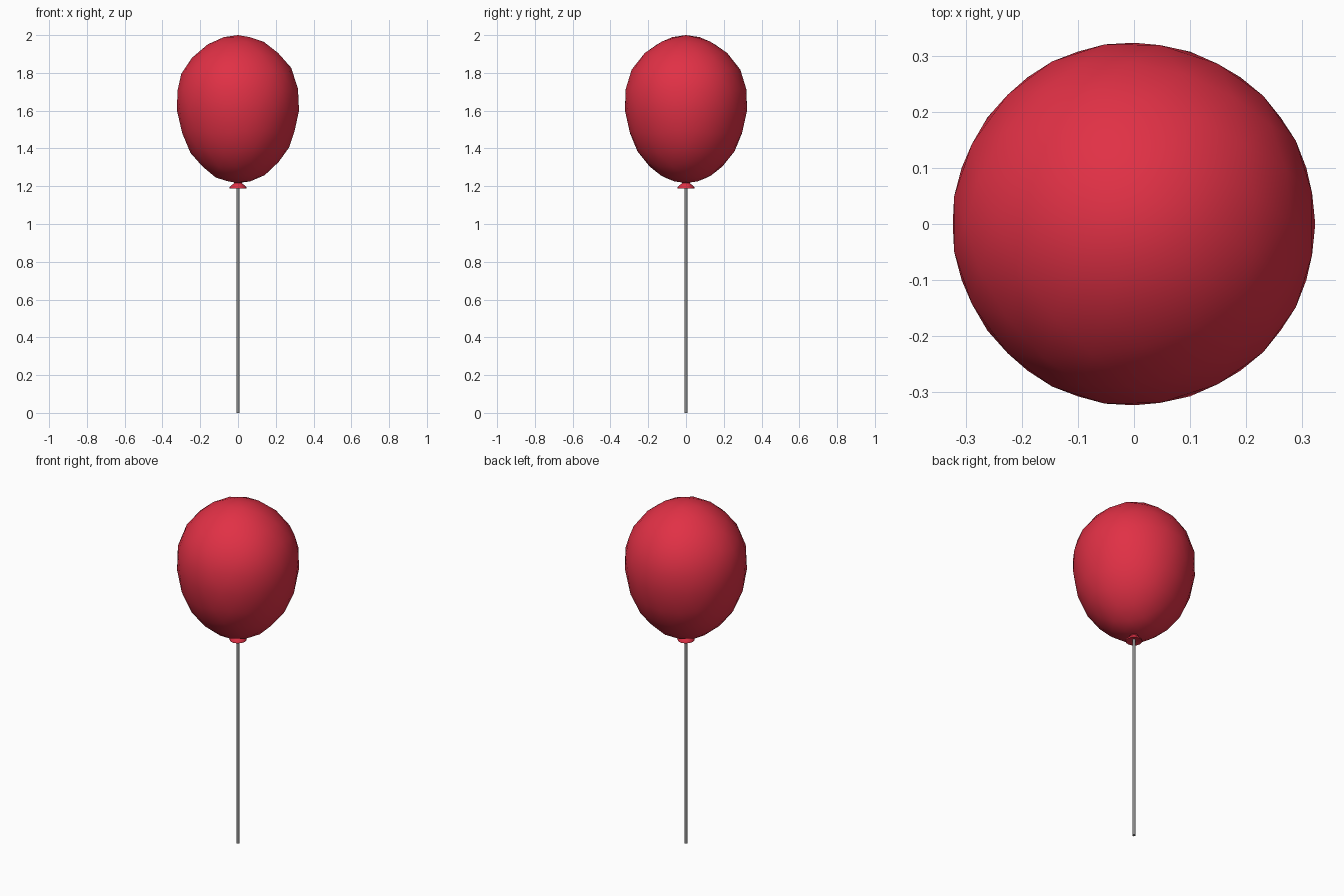
import bpy, bmesh, math

cube = bpy.data.objects.get("Cube")
if cube:
    bpy.data.objects.remove(cube, do_unlink=True)


def material(name, rgb):
    m = bpy.data.materials.new(name)
    m.use_nodes = True
    m.diffuse_color = (*rgb, 1)
    m.node_tree.nodes["Principled BSDF"].inputs["Base Color"].default_value = (*rgb, 1)
    return m


def add_object(name, bm, mat, angle):
    mesh = bpy.data.meshes.new(name)
    bmesh.ops.recalc_face_normals(bm, faces=bm.faces)
    bm.to_mesh(mesh)
    bm.free()
    mesh.materials.append(mat)
    ob = bpy.data.objects.new(name, mesh)
    bpy.context.collection.objects.link(ob)
    bpy.ops.object.select_all(action='DESELECT')
    ob.select_set(True)
    bpy.context.view_layer.objects.active = ob
    bpy.ops.object.shade_smooth_by_angle(angle=math.radians(angle))
    return ob


def lathe(name, profile, sides, mat, angle=40):
    """Revolve a radius/height profile around z and cap both ends."""
    bm = bmesh.new()
    rings = [[bm.verts.new((r * math.cos(math.tau * i / sides),
                            r * math.sin(math.tau * i / sides), z))
              for i in range(sides)] for r, z in profile]
    for a, b in zip(rings, rings[1:]):
        for i in range(sides):
            j = (i + 1) % sides
            bm.faces.new((a[i], a[j], b[j], b[i]))
    bm.faces.new(rings[0])
    bm.faces.new(rings[-1])
    return add_object(name, bm, mat, angle)


red = material("balloon_red", (0.75, 0.03, 0.06))
grey = material("stick_grey", (0.25, 0.25, 0.25))

# Balloon shape: unit sphere height -> (radius scale, final height)
SHAPE = [(-1.0, 0.255, 1.217), (-0.851, 0.268, 1.258), (-0.674, 0.284, 1.322),
         (-0.447, 0.302, 1.405), (-0.232, 0.314, 1.50), (0.0, 0.323, 1.60),
         (0.232, 0.335, 1.695), (0.447, 0.336, 1.795), (0.674, 0.322, 1.887),
         (0.851, 0.305, 1.951), (1.0, 0.295, 2.0)]


def shape_at(h):
    for (h0, r0, z0), (h1, r1, z1) in zip(SHAPE, SHAPE[1:]):
        if h <= h1:
            t = (h - h0) / (h1 - h0)
            return r0 + t * (r1 - r0), z0 + t * (z1 - z0)
    return SHAPE[-1][1:]


# Balloon: low-poly icosphere pulled into an egg, turned half round
bm = bmesh.new()
bmesh.ops.create_icosphere(bm, subdivisions=3, radius=1)
for v in bm.verts:
    r, z = shape_at(v.co.z)
    v.co = (-v.co.x * r, -v.co.y * r, z)
add_object("balloon", bm, red, 60)

# Pinched knot with a flared lip
lathe("knot", [(0.036, 1.235), (0.02, 1.217), (0.045, 1.195), (0.045, 1.188),
               (0.012, 1.196)], 12, red, 60)

# Stick
lathe("stick", [(0.009, 0.0), (0.009, 1.22)], 12, grey)
